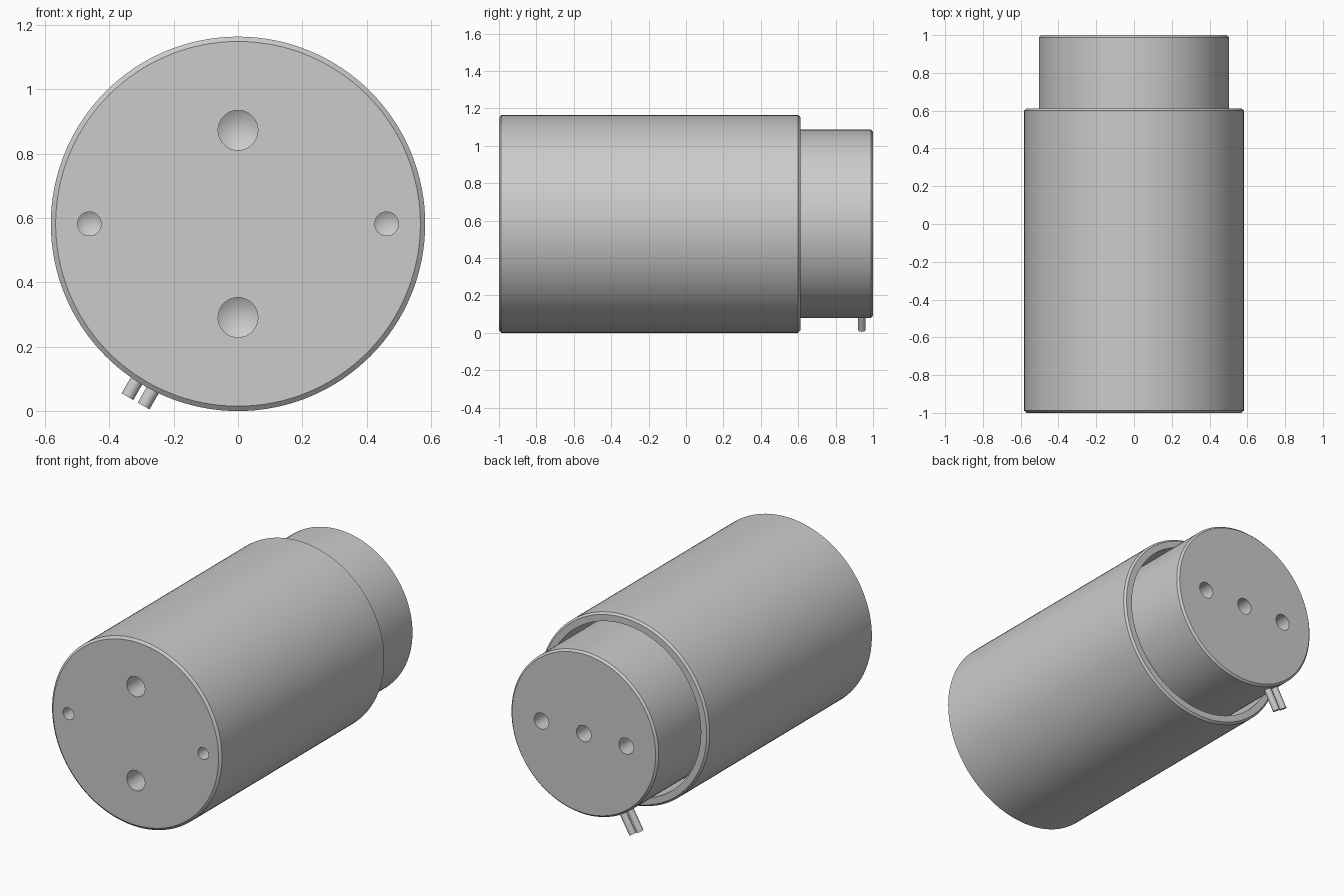
import bpy, bmesh, math
from mathutils import Matrix, Vector

if "Cube" in bpy.data.objects:
    bpy.data.objects.remove(bpy.data.objects["Cube"])

CZ = 0.582   # height of the main axis


def lathe(bm, profile, origin, direction, seg):
    """Revolve (radius, distance) points around a line; open ends get a flat cap."""
    rot = Vector(direction).to_track_quat('Z', 'Y').to_matrix().to_4x4()
    mat = Matrix.Translation(origin) @ rot
    rings = []
    for r, t in profile:
        n = seg if r > 0 else 1
        rings.append([bm.verts.new(mat @ Vector((r * math.cos(math.tau * i / seg),
                                                 r * math.sin(math.tau * i / seg), t)))
                      for i in range(n)])
    for a, b in zip(rings, rings[1:]):
        for i in range(seg):
            j = (i + 1) % seg
            if len(b) == 1:
                bm.faces.new((a[i], a[j], b[0]))
            else:
                bm.faces.new((a[i], a[j], b[j], b[i]))
    for ring in (rings[0], rings[-1]):
        if len(ring) > 1:
            bm.faces.new(ring)


def make(name, parts):
    """Build one object from several lathed parts (profile, origin, direction, seg)."""
    bm = bmesh.new()
    for p in parts:
        lathe(bm, *p)
    bmesh.ops.recalc_face_normals(bm, faces=bm.faces)
    me = bpy.data.meshes.new(name)
    bm.to_mesh(me)
    bm.free()
    ob = bpy.data.objects.new(name, me)
    bpy.context.collection.objects.link(ob)
    return ob


def activate(ob):
    bpy.ops.object.select_all(action='DESELECT')
    ob.select_set(True)
    bpy.context.view_layer.objects.active = ob


def drill(ob, holes, y, inward):
    """Cut blind holes with conical bottoms; holes are (x, z, radius)."""
    parts = [([(r, -0.03), (r, 0.14), (0, 0.14 + 0.6 * r)], (x, y, z), (0, inward, 0), 32)
             for x, z, r in holes]
    cutter = make("hole_cutter", parts)
    cutter.hide_render = True
    mod = ob.modifiers.new("holes", 'BOOLEAN')
    mod.operation = 'DIFFERENCE'
    mod.solver = 'EXACT'
    mod.object = cutter
    activate(ob)
    bpy.ops.object.modifier_apply(modifier=mod.name)
    bpy.data.objects.remove(cutter)


axis = ((0, 0, CZ), (0, 1, 0), 128)

# outer sleeve: chamfered ends, open bore at the back
sleeve = make("sleeve", [([(0.567, -1), (0.582, -0.988), (0.582, 0.6), (0.57, 0.612),
                           (0.53, 0.612), (0.53, 0.3)], *axis)])
drill(sleeve, [(0, CZ + 0.291, 0.062), (0, CZ - 0.291, 0.062),
               (0.462, CZ, 0.037), (-0.462, CZ, 0.037)], -1, 1)

# inner piston projecting from the bore
piston = make("piston", [([(0.504, 0.29), (0.504, 0.988), (0.492, 1)], *axis)])
drill(piston, [(x, CZ, 0.05) for x in (-0.29, 0, 0.29)], 1, -1)

# pair of parallel connector pins on the lower left of the piston
d = Vector((-0.5, 0, -0.866))
side = Vector((0.866, 0, -0.5))
pins = make("connector_pins", [([(0.021, 0.49), (0.021, 0.637)],
                                Vector((0, 0.94, CZ)) + side * s * 0.029, d, 32)
                               for s in (-1, 1)])

for ob in (sleeve, piston, pins):
    activate(ob)
    bpy.ops.object.shade_smooth_by_angle(angle=math.radians(30))
